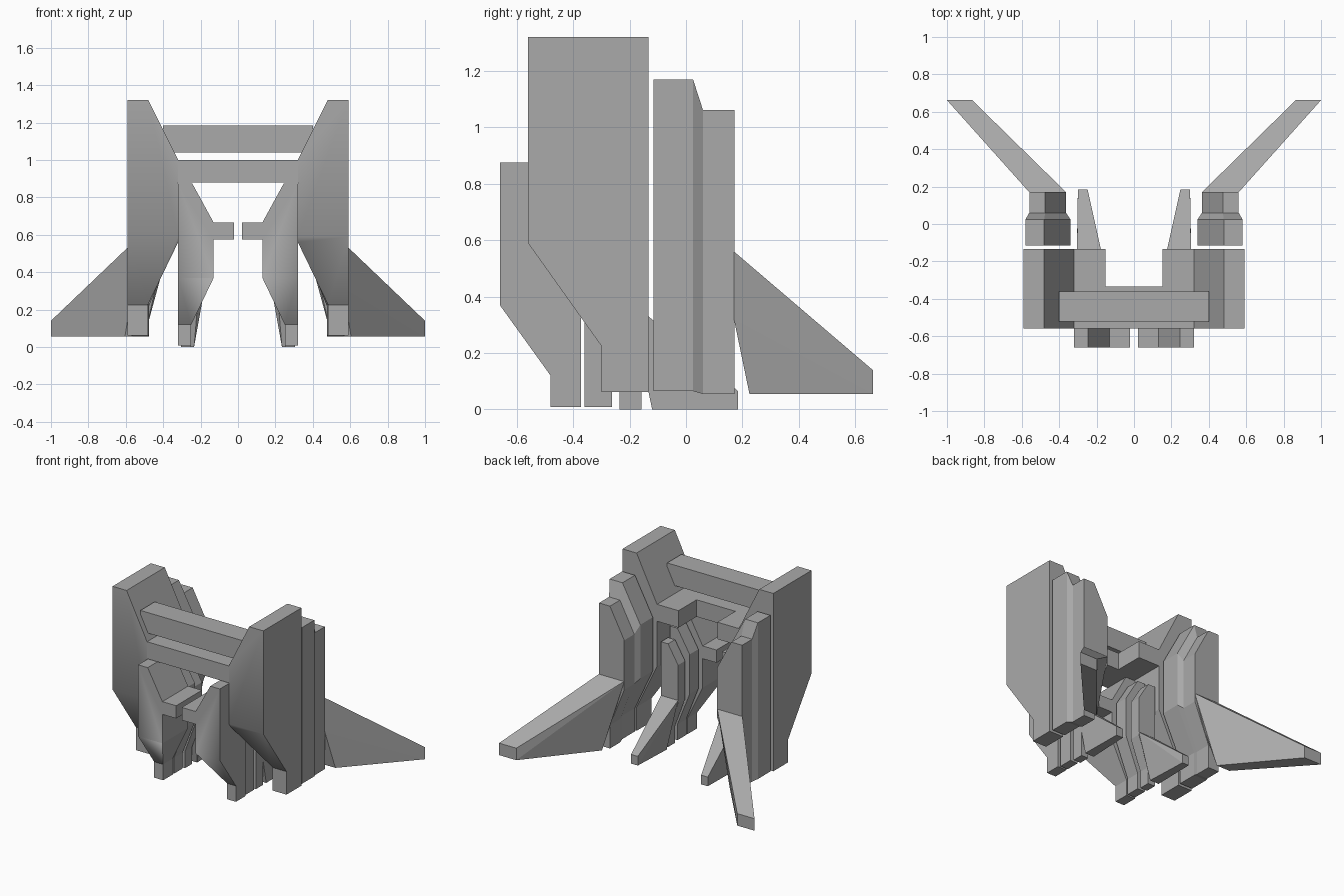
import bpy
import bmesh
from mathutils import Vector

default = bpy.data.objects.get("Cube")
if default:
    bpy.data.objects.remove(default)

grey = bpy.data.materials.new("plain grey")
grey.use_nodes = True
colour = (0.4, 0.4, 0.4, 1)
grey.diffuse_color = colour
grey.node_tree.nodes["Principled BSDF"].inputs["Base Color"].default_value = colour


def finish(name, bm):
    bmesh.ops.recalc_face_normals(bm, faces=bm.faces)
    mesh = bpy.data.meshes.new(name)
    bm.to_mesh(mesh)
    bm.free()
    mesh.materials.append(grey)
    obj = bpy.data.objects.new(name, mesh)
    bpy.context.collection.objects.link(obj)


def loft(name, rings, side=1, chamfer=None):
    """Join (y, front profile) rings; chamfer = front outline as (y, z) knee and ankle."""
    bm = bmesh.new()
    loops = [[bm.verts.new((side * x, y, z)) for x, z in prof] for y, prof in rings]
    for a, b in zip(loops, loops[1:]):
        for i in range(len(a)):
            j = (i + 1) % len(a)
            bm.faces.new((a[i], a[j], b[j], b[i]))
    bm.faces.new(loops[0])
    bm.faces.new(loops[-1])
    if chamfer:
        (y0, z0), (y1, z1) = chamfer
        for z in (z0, z1):
            bmesh.ops.bisect_plane(bm, geom=bm.verts[:] + bm.edges[:] + bm.faces[:],
                                   plane_co=(0, 0, z), plane_no=(0, 0, 1))
        front = [v for v in bm.verts if abs(v.co.y - y0) < 1e-4]
        for v in front:
            t = min(max((z0 - v.co.z) / (z0 - z1), 0), 1)
            v.co.y = y0 + t * (y1 - y0)
        # Only the knee line is shaded smoothly
        for f in bm.faces:
            f.smooth = True
        for e in bm.edges:
            e.smooth = all(v in front and abs(v.co.z - z0) < 1e-4 for v in e.verts)
    finish(name, bm)


def box(name, x, y, z):
    prof = [(x[0], z[0]), (x[1], z[0]), (x[1], z[1]), (x[0], z[1])]
    loft(name, [(y[0], prof), (y[1], prof)])


def fin(out, inn, foot, bottom, ankle, knee, shoulder, top, neck):
    """Front profile of a pillar: straight outside, bulging inside."""
    return [(out, bottom), (foot, bottom), (foot, ankle), (inn, knee),
            (inn, shoulder), (neck, top), (out, top)]


def spur(name, side, stations):
    """Tapered rear foot from (y, z, inner x, outer x) stations."""
    bm = bmesh.new()
    for y, z, xi, xo in stations:
        for x in (xi, xo):
            bm.verts.new(Vector((side * x, y, z)))
    bmesh.ops.convex_hull(bm, input=bm.verts)
    bmesh.ops.dissolve_limit(bm, angle_limit=0.01, verts=bm.verts, edges=bm.edges)
    finish(name, bm)


# Crossing members
box("crossbar", (-0.32, 0.32), (-0.56, -0.335), (0.88, 1.0))
box("upper_beam", (-0.4, 0.4), (-0.52, -0.36), (1.04, 1.185))

for word, s in (("left", 1), ("right", -1)):
    # Large outer pillars
    pillar = fin(0.59, 0.32, 0.48, 0.062, 0.23, 0.56, 1.0, 1.32, 0.48)
    loft(word + "_front_pillar", [(-0.56, pillar), (-0.133, pillar)], s,
         ((-0.56, 0.59), (-0.3, 0.225)))
    box(word + "_crossbar_arm", sorted((s * 0.152, s * 0.32)), (-0.335, -0.133), (0.88, 1.0))

    # Rear outer pillar stepping down to a smaller one
    big = fin(0.58, 0.34, 0.48, 0.065, 0.23, 0.53, 0.91, 1.17, 0.48)
    small = fin(0.56, 0.363, 0.475, 0.055, 0.22, 0.5, 0.85, 1.062, 0.475)
    loft(word + "_rear_pillar", [(-0.115, big), (0.025, big), (0.06, small), (0.172, small)], s)
    spur(word + "_outer_spur", s, [
        (0.17, 0.56, 0.363, 0.56), (0.17, 0.32, 0.44, 0.56),
        (0.225, 0.14, 0.5, 0.605), (0.225, 0.055, 0.5, 0.605),
        (0.662, 0.14, 0.865, 1.0), (0.662, 0.055, 0.865, 1.0)])

    # Inner pillar with a nub toward the centre
    nubbed = [(0.32, 0.008), (0.25, 0.008), (0.25, 0.12), (0.13, 0.37), (0.13, 0.575),
              (0.022, 0.575), (0.022, 0.665), (0.13, 0.665), (0.245, 0.875), (0.32, 0.875)]
    loft(word + "_inner_front_pillar", [(-0.66, nubbed), (-0.372, nubbed)], s,
         ((-0.66, 0.37), (-0.48, 0.12)))

    # Inner slices behind it
    middle = fin(0.31, 0.155, 0.25, 0.008, 0.12, 0.36, 0.64, 0.8, 0.25)
    loft(word + "_inner_middle_pillar", [(-0.36, middle), (-0.262, middle)], s)
    rear = fin(0.305, 0.172, 0.25, 0, 0.12, 0.33, 0.6, 0.73, 0.25)
    loft(word + "_inner_rear_pillar", [(-0.235, rear), (-0.157, rear)], s)
    spur(word + "_inner_spur", s, [
        (-0.157, 0.35, 0.172, 0.305), (-0.157, 0.18, 0.22, 0.305),
        (-0.12, 0.065, 0.235, 0.305), (-0.12, 0, 0.235, 0.305),
        (0.185, 0.065, 0.248, 0.3), (0.185, 0, 0.248, 0.3)])
